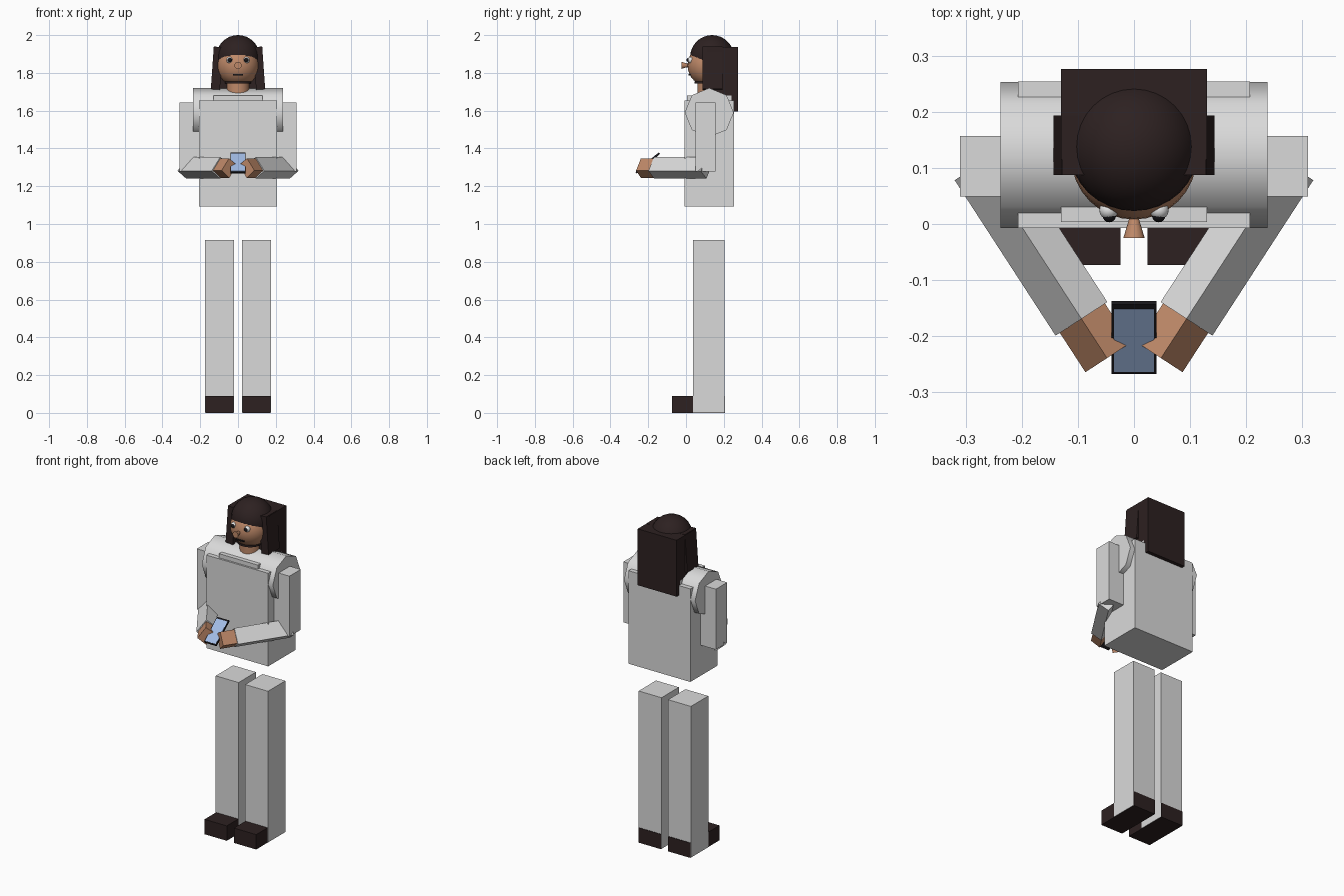
import bpy, bmesh, math
from mathutils import Vector, Matrix

if "Cube" in bpy.data.objects:
    bpy.data.objects.remove(bpy.data.objects["Cube"])


def mat(name, rgb):
    m = bpy.data.materials.new(name)
    m.diffuse_color = (*rgb, 1)
    m.use_nodes = True
    m.node_tree.nodes["Principled BSDF"].inputs["Base Color"].default_value = m.diffuse_color
    return m


CLOTH = mat("light_grey_cloth", (0.70, 0.70, 0.70))
SKIN = mat("skin", (0.52, 0.25, 0.14))
DARK = mat("dark_brown", (0.026, 0.015, 0.015))
BLACK = mat("black", (0.01, 0.009, 0.011))
WHITE = mat("eye_white", (0.8, 0.8, 0.8))
SCREEN = mat("screen_blue", (0.36, 0.50, 0.78))


def finish(name, bm, material, smooth=None):
    bmesh.ops.recalc_face_normals(bm, faces=bm.faces[:])
    me = bpy.data.meshes.new(name)
    bm.to_mesh(me)
    bm.free()
    me.materials.append(material)
    ob = bpy.data.objects.new(name, me)
    bpy.context.collection.objects.link(ob)
    if smooth:
        bpy.context.view_layer.objects.active = ob
        ob.select_set(True)
        bpy.ops.object.shade_smooth_by_angle(angle=math.radians(smooth))
        ob.select_set(False)
    return ob


def box(name, lo, hi, material, rot=None):
    lo, hi = Vector(lo), Vector(hi)
    bm = bmesh.new()
    bmesh.ops.create_cube(bm, size=1)
    m = Matrix.Translation((lo + hi) / 2) @ (rot or Matrix()) @ Matrix.Diagonal((*(hi - lo), 1))
    bm.transform(m)
    return finish(name, bm, material)


def ball(name, centre, r, material, seg=32, rings=16):
    bm = bmesh.new()
    bmesh.ops.create_uvsphere(bm, u_segments=seg, v_segments=rings, radius=r)
    bm.transform(Matrix.Translation(centre))
    return finish(name, bm, material, 60)


def rod(name, centre, r1, r2, depth, seg, material, rot=None, smooth=50):
    bm = bmesh.new()
    bmesh.ops.create_cone(bm, cap_ends=True, segments=seg, radius1=r1, radius2=r2, depth=depth)
    bm.transform(Matrix.Translation(centre) @ (rot or Matrix()))
    return finish(name, bm, material, smooth)


def limb(name, start, end, section, material, side):
    """Prism with an (outward, height) section, swept level from start to end."""
    a, b = Vector(start), Vector(end)
    d = (b - a).normalized()
    out = Vector((-d.y, d.x))
    if out.x < 0:
        out = -out
    bm = bmesh.new()
    rings = []
    for p in (a, b):
        rings.append([bm.verts.new((side * (p.x + out.x * u), p.y + out.y * u, z))
                      for u, z in section])
    bm.faces.new(rings[0])
    bm.faces.new(rings[1])
    n = len(section)
    for i in range(n):
        j = (i + 1) % n
        bm.faces.new((rings[0][i], rings[0][j], rings[1][j], rings[1][i]))
    return finish(name, bm, material)


def rot(deg, axis):
    return Matrix.Rotation(math.radians(deg), 4, axis)


# torso, rounded shoulders and collar
box("torso", (-0.207, -0.007, 1.092), (0.207, 0.254, 1.655), CLOTH)
rod("shoulders", (0, 0.123, 1.59), 0.13, 0.13, 0.476, 8, CLOTH, rot(90, 'Y'))
box("collar", (-0.13, 0.004, 1.63), (0.13, 0.242, 1.68), CLOTH)

# limbs, mirrored left and right
ARM = [(0, 1.355), (0.055, 1.281), (0, 1.24), (-0.055, 1.314)]
HAND = [(0, 1.347), (0.046, 1.283), (-0.002, 1.243), (-0.050, 1.313)]
elbow, wrist, tip = (0.2735, 0.108), (0.0936, -0.169), (0.048, -0.239)
for s, tag in ((1, "left"), (-1, "right")):
    def side_box(name, x0, x1, y0, y1, z0, z1, m, r=None):
        a, b = sorted((s * x0, s * x1))
        return box(f"{tag}_{name}", (a, y0, z0), (b, y1, z1), m, r)

    side_box("leg", 0.022, 0.175, 0.037, 0.203, 0.001, 0.916, CLOTH)
    side_box("shoe", 0.024, 0.173, -0.073, 0.206, 0, 0.09, DARK)
    side_box("upper_arm", 0.204, 0.310, 0.049, 0.157, 1.278, 1.644, CLOTH)
    limb(f"{tag}_forearm", elbow, wrist, ARM, CLOTH, s)
    limb(f"{tag}_hand", wrist, tip, HAND, SKIN, s)
    # hair lock flaring outwards at the bottom
    side_box("hair_lock", 0.088, 0.136, 0.087, 0.193, 1.712, 1.938, DARK, rot(-4 * s, 'Y'))
    # eyes
    ball(f"{tag}_eye", (s * 0.045, 0.025, 1.868), 0.017, WHITE, 16, 8)
    ball(f"{tag}_pupil", (s * 0.044, 0.015, 1.868), 0.012, BLACK, 16, 8)

# head and neck
ball("head", (0, 0.12, 1.84), 0.112, SKIN)
rod("neck", (0, 0.12, 1.70), 0.06, 0.06, 0.12, 24, SKIN)
rod("chin_band", (0, 0.115, 1.749), 0.07, 0.07, 0.012, 24, DARK)
rod("nose", (0, 0.0, 1.84), 0.019, 0.004, 0.05, 16, SKIN, rot(-90, 'X'))
box("mouth", (-0.027, 0.014, 1.787), (0.027, 0.03, 1.795), BLACK)

# hair
ball("hair_cap", (0, 0.138, 1.884), 0.116, DARK)
box("back_hair", (-0.13, 0.115, 1.596), (0.13, 0.276, 1.937), DARK)

# phone, tilted up towards the face
tilt = rot(40, 'X')
pc = Vector((0, -0.2025, 1.3225))
half = Vector((0.04, 0.081, 0.005))
box("phone_body", pc - half, pc + half, BLACK, tilt)
sc = pc + tilt @ Vector((0, -0.002, 0.0055))
sh = Vector((0.036, 0.073, 0.001))
box("phone_screen", sc - sh, sc + sh, SCREEN, tilt)
